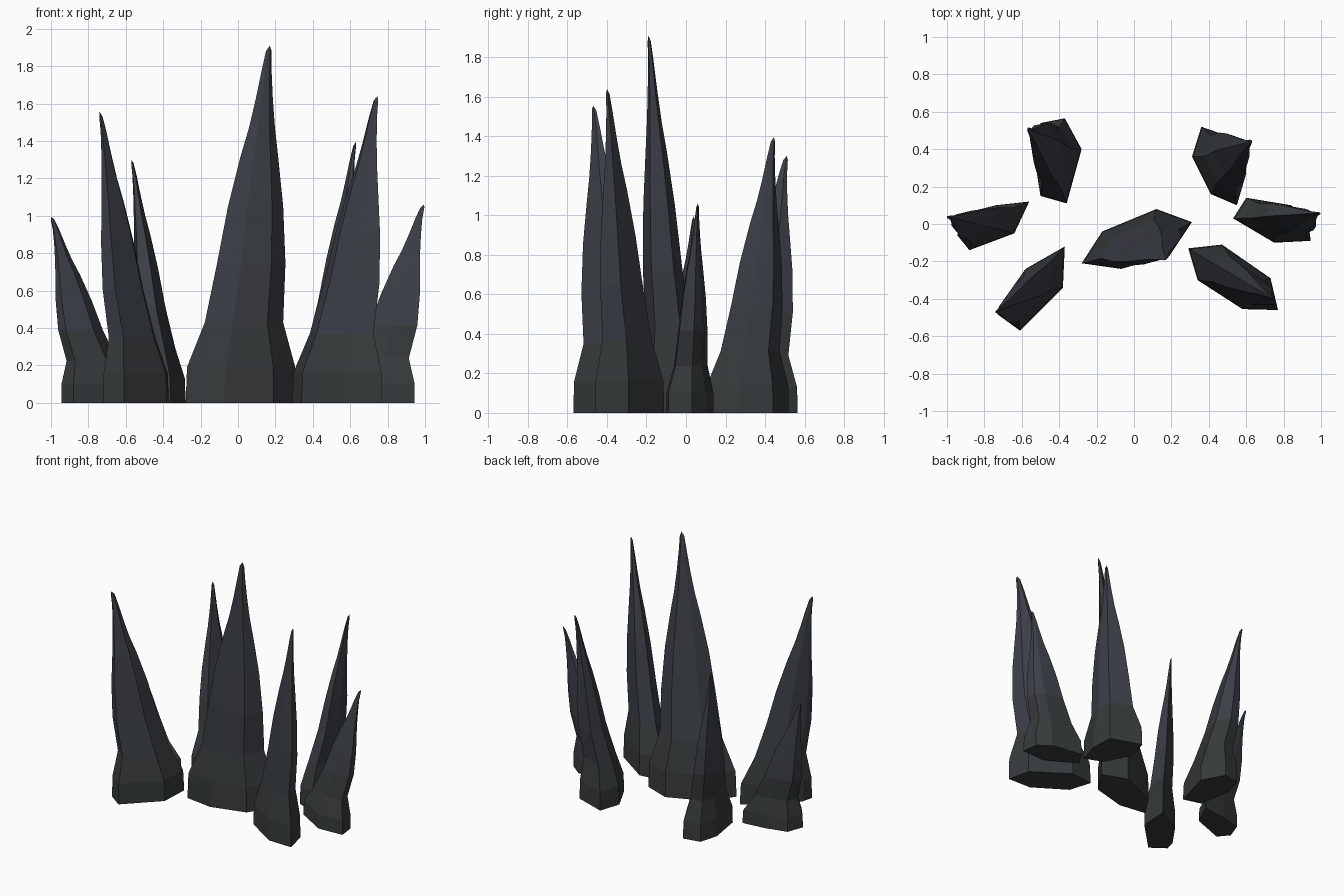
import bpy, bmesh
from mathutils import Vector

if "Cube" in bpy.data.objects:
    bpy.data.objects.remove(bpy.data.objects["Cube"])


def material(name, color):
    m = bpy.data.materials.new(name)
    m.diffuse_color = (*color, 1)
    m.use_nodes = True
    m.node_tree.nodes["Principled BSDF"].inputs["Base Color"].default_value = m.diffuse_color
    return m


UPPER = material("slate_blue", (0.045, 0.051, 0.063))
LOWER = material("slate_grey", (0.038, 0.043, 0.045))

# Shared spire profile: (height fraction, section scale, lean towards the tip)
PROFILE = [(0, 1, 0), (.1, .98, .01), (.225, .71, .11), (.39, .62, .36),
           (.55, .50, .51), (.69, .34, .64), (.77, .235, .73),
           (.85, .155, .81), (.93, .09, .89), (.985, .05, .965)]


def spire(name, base, tip):
    """Loft a base polygon up through the profile to a leaning point."""
    bm = bmesh.new()
    xs, ys = zip(*base)
    centre = Vector(((min(xs) + max(xs)) / 2, (min(ys) + max(ys)) / 2))
    top = Vector(tip[:2])
    height = tip[2]
    rings = []
    for t, scale, lean in PROFILE:
        c = centre.lerp(top, lean)
        ring = []
        for p in base:
            q = c + (Vector(p) - centre) * scale
            ring.append(bm.verts.new((q.x, q.y, t * height)))
        rings.append(ring)
    n = len(base)
    bm.faces.new(rings[0])
    for a, b in zip(rings, rings[1:]):
        for i in range(n):
            j = (i + 1) % n
            bm.faces.new((a[i], a[j], b[j], b[i]))
    apex = bm.verts.new(tip)
    for i in range(n):
        bm.faces.new((rings[-1][i], rings[-1][(i + 1) % n], apex))
    bmesh.ops.recalc_face_normals(bm, faces=bm.faces)
    for f in bm.faces:
        f.material_index = int(f.calc_center_median().z < 0.4)
    mesh = bpy.data.meshes.new(name)
    bm.to_mesh(mesh)
    bm.free()
    mesh.materials.append(UPPER)
    mesh.materials.append(LOWER)
    bpy.context.collection.objects.link(bpy.data.objects.new(name, mesh))


# Tall middle spire
spire("centre_spire", [(-.28, -.21), (-.07, -.24), (.19, -.17), (.31, .01),
                       (.12, .08), (-.17, -.04)], (.17, -.19, 1.91))
# Front pair
spire("front_right_spire", [(.29, -.13), (.34, -.30), (.58, -.455),
                            (.77, -.46), (.73, -.29), (.47, -.11)],
      (.745, -.40, 1.64))
spire("front_left_spire", [(-.37, -.12), (-.58, -.24), (-.70, -.41),
                           (-.72, -.49), (-.61, -.57), (-.38, -.34)],
      (-.74, -.47, 1.555))
# Low side pair
spire("side_right_spire", [(.53, .03), (.75, -.10), (.945, -.09),
                           (.93, .03), (.84, .10), (.60, .14)],
      (.995, .06, 1.06))
spire("side_left_spire", [(-.56, .12), (-.74, .10), (-.90, .06),
                          (-.945, -.06), (-.88, -.14), (-.64, -.05)],
      (-1.0, .04, .995))
# Back pair
spire("back_right_spire", [(.41, .16), (.55, .10), (.60, .27),
                           (.59, .44), (.36, .52), (.31, .36)],
      (.63, .445, 1.395))
spire("back_left_spire", [(-.50, .15), (-.36, .11), (-.28, .40),
                          (-.37, .565), (-.50, .54), (-.54, .40)],
      (-.57, .51, 1.30))
